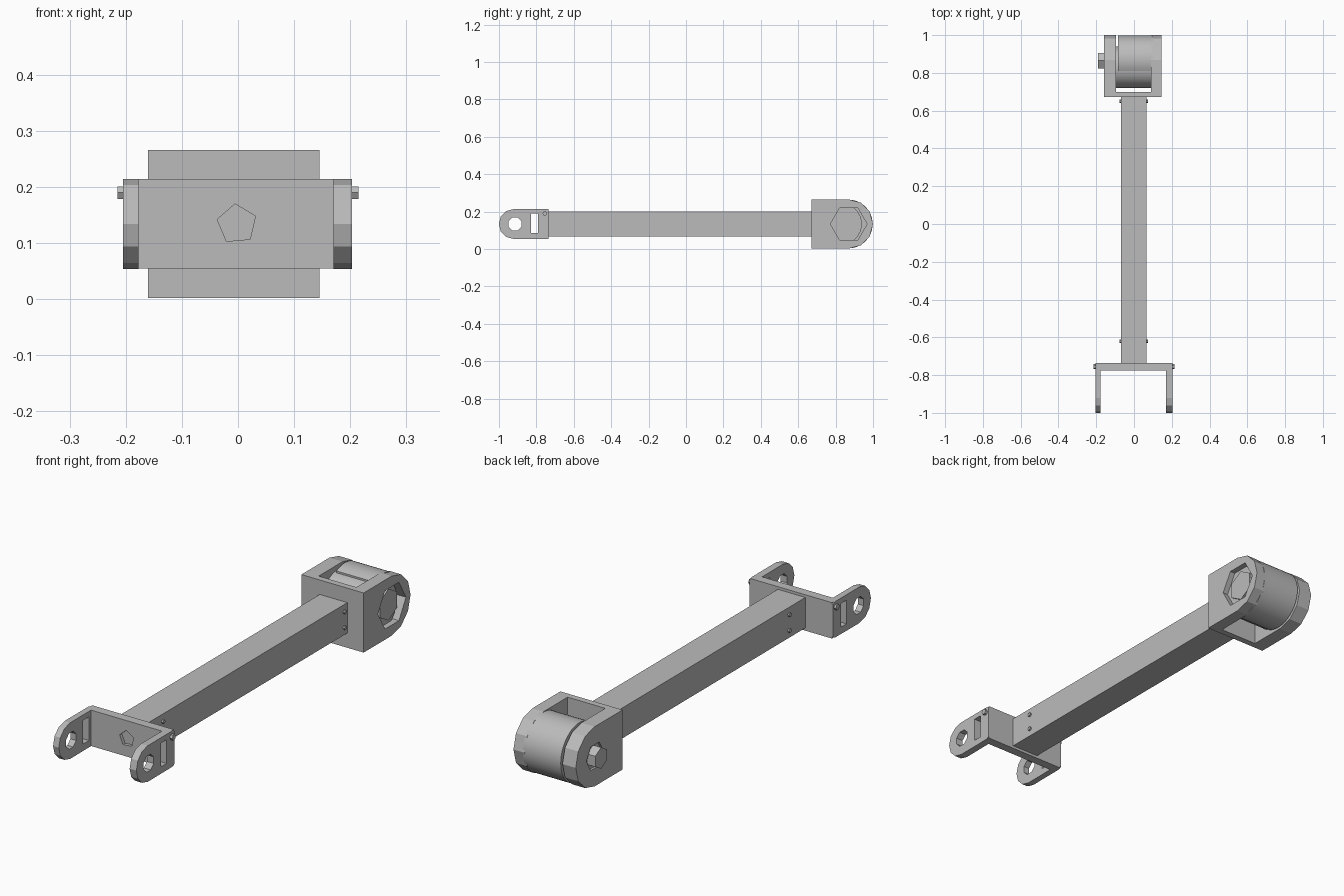
import bpy, bmesh
from math import pi, sin, cos, radians
from mathutils import Matrix

cube = bpy.data.objects.get("Cube")
if cube:
    bpy.data.objects.remove(cube, do_unlink=True)

grey = bpy.data.materials.new("light_grey")
grey.use_nodes = True
grey.diffuse_color = (0.5, 0.5, 0.5, 1)
grey.node_tree.nodes["Principled BSDF"].inputs["Base Color"].default_value = (0.5, 0.5, 0.5, 1)

# Profile planes: across = (y, z) extruded along x, facing = (x, z) extruded along y
ACROSS = Matrix(((0, 0, 1, 0), (1, 0, 0, 0), (0, 1, 0, 0), (0, 0, 0, 1)))
FACING = Matrix(((1, 0, 0, 0), (0, 0, -1, 0), (0, 1, 0, 0), (0, 0, 0, 1)))
MID = 0.134


def arc(cx, cy, r, start, end, steps):
    angles = [radians(start + (end - start) * i / steps) for i in range(steps + 1)]
    return [(cx + r * cos(a), cy + r * sin(a)) for a in angles]


def ring(cx, cy, r, sides, start=0):
    return arc(cx, cy, r, start, start + 360, sides)[:-1]


def rect(x0, x1, y0, y1):
    return [(x0, y0), (x1, y0), (x1, y1), (x0, y1)]


def slab(name, plane, low, high, outline, holes=(), smooth=False):
    """Extrude an outline with optional holes from low to high."""
    curve = bpy.data.curves.new(name, "CURVE")
    curve.dimensions = "2D"
    curve.fill_mode = "BOTH"
    curve.extrude = (high - low) / 2
    for loop in [outline, *holes]:
        spline = curve.splines.new("POLY")
        spline.points.add(len(loop) - 1)
        for point, (u, v) in zip(spline.points, loop):
            point.co = (u, v, 0, 1)
        spline.use_cyclic_u = True
    temp = bpy.data.objects.new(name + "_profile", curve)
    bpy.context.collection.objects.link(temp)
    graph = bpy.context.evaluated_depsgraph_get()
    mesh = bpy.data.meshes.new_from_object(temp.evaluated_get(graph))
    bpy.data.objects.remove(temp, do_unlink=True)

    middle = (low + high) / 2
    shift = (middle, 0, 0) if plane is ACROSS else (0, middle, 0)
    bm = bmesh.new()
    bm.from_mesh(mesh)
    bmesh.ops.transform(bm, matrix=Matrix.Translation(shift) @ plane, verts=bm.verts)
    bmesh.ops.remove_doubles(bm, verts=bm.verts, dist=0.0001)
    bmesh.ops.recalc_face_normals(bm, faces=bm.faces)
    for face in bm.faces:
        face.smooth = False
    bm.to_mesh(mesh)
    bm.free()
    mesh.name = name
    mesh.materials.clear()
    mesh.materials.append(grey)
    obj = bpy.data.objects.new(name, mesh)
    bpy.context.collection.objects.link(obj)
    if smooth:
        bpy.ops.object.select_all(action="DESELECT")
        obj.select_set(True)
        bpy.context.view_layer.objects.active = obj
        bpy.ops.object.shade_smooth_by_angle(angle=radians(30))
    return obj


# Long square beam
slab("beam", FACING, -0.76, 0.69, rect(-0.07, 0.065, 0.067, 0.202))

# Front fork: cross plate with a five-sided recess, and two pierced arms
slab("fork_plate", FACING, -0.775, -0.735, rect(-0.2, 0.2, 0.055, 0.214),
     [ring(-0.002, MID, 0.036, 5, 95)])
arm = [(-0.735, 0.062), (-0.735, 0.207), (-0.75, 0.214)]
arm += arc(-0.921, MID, 0.08, 90, 270, 6) + [(-0.75, 0.055)]
arm_holes = [ring(-0.915, MID, 0.038, 8, 22.5), rect(-0.83, -0.79, 0.085, 0.19)]
slab("fork_arm_right", ACROSS, -0.205, -0.177, arm, arm_holes)
slab("fork_arm_left", ACROSS, 0.17, 0.203, arm, arm_holes)

# Rear housing: mounting plate and two side walls with rounded ends
slab("housing_plate", FACING, 0.672, 0.7, rect(-0.16, 0.145, 0.002, 0.266))
wall = [(0.672, 0.266), (0.672, 0.002)] + arc(0.868, MID, 0.132, -90, 90, 6)
slab("housing_wall_right", ACROSS, -0.16, -0.095, wall, [ring(0.865, MID, 0.06, 6)])
slab("housing_wall_left", ACROSS, 0.09, 0.145, wall, [ring(0.87, MID, 0.098, 6)])

# Drum between the walls: rounded outer shell and the motor inside it
slab("drum_shell", ACROSS, -0.085, 0.1, arc(0.868, MID, 0.13, -117, 117, 28), smooth=True)
slab("motor", ACROSS, -0.1, 0.12, ring(0.83, MID, 0.11, 32), smooth=True)
slab("motor_end", ACROSS, 0.09, 0.128, ring(0.87, MID, 0.07, 6, 30))
slab("axle_seat", ACROSS, -0.15, -0.09, ring(0.865, MID, 0.07, 6))
slab("axle_knob", ACROSS, -0.19, -0.14, ring(0.865, MID, 0.047, 6, 30))

# Small screws on the fork and along the beam sides
for side, sign, beam_face in (("right", -1, -0.07), ("left", 1, 0.065)):
    ends = sorted((sign * 0.195, sign * 0.215))
    slab("fork_screw_" + side, ACROSS, *ends, ring(-0.755, 0.19, 0.013, 6))
    for place, y in (("front", -0.62), ("rear", 0.65)):
        for level, z in (("lower", 0.1), ("upper", 0.17)):
            ends = sorted((beam_face, beam_face + sign * 0.008))
            slab(f"beam_screw_{place}_{level}_{side}", ACROSS, *ends, ring(y, z, 0.009, 6))
